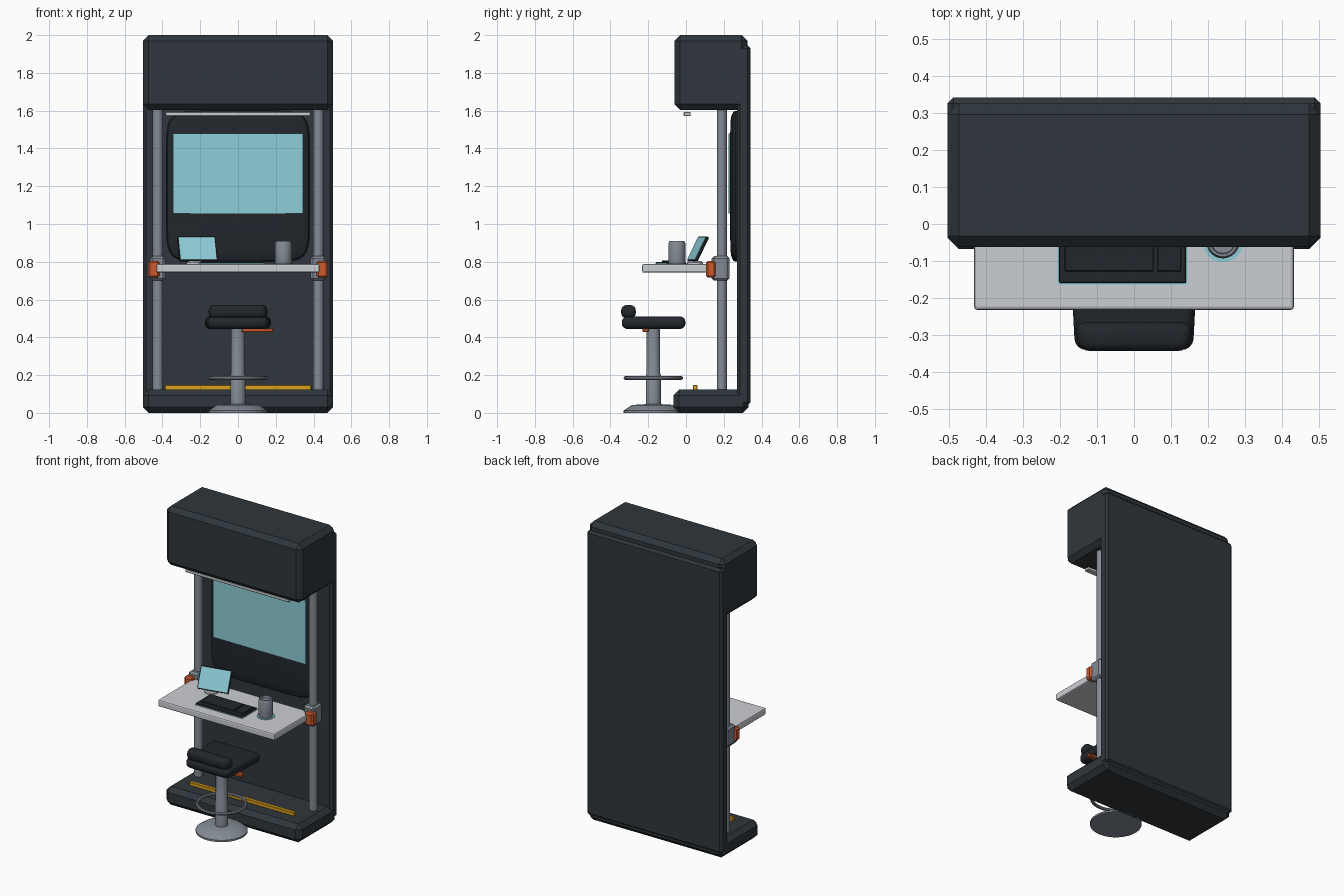
import bpy, bmesh, math
from mathutils import Matrix, Vector, Euler

if "Cube" in bpy.data.objects:
    bpy.data.objects.remove(bpy.data.objects["Cube"])


def material(name, rgb):
    m = bpy.data.materials.new(name)
    m.diffuse_color = (*rgb, 1)
    m.use_nodes = True
    m.node_tree.nodes["Principled BSDF"].inputs["Base Color"].default_value = m.diffuse_color
    return m


SHELL = material("dark slate", (0.028, 0.037, 0.045))
PAD = material("charcoal", (0.016, 0.020, 0.025))
METAL = material("steel grey", (0.23, 0.26, 0.30))
TABLE = material("light grey", (0.60, 0.62, 0.65))
SCREEN = material("pale teal", (0.27, 0.62, 0.70))
ORANGE = material("burnt orange", (0.60, 0.10, 0.025))
YELLOW = material("amber", (0.70, 0.35, 0.01))


def finish(bm, name, mat, smooth=False):
    bmesh.ops.recalc_face_normals(bm, faces=bm.faces)
    me = bpy.data.meshes.new(name)
    bm.to_mesh(me)
    bm.free()
    me.materials.append(mat)
    ob = bpy.data.objects.new(name, me)
    bpy.context.collection.objects.link(ob)
    if smooth:
        bpy.context.view_layer.objects.active = ob
        ob.select_set(True)
        bpy.ops.object.shade_smooth_by_angle(angle=math.radians(35))
        ob.select_set(False)
    return ob


def box(name, mat, x, y, z, bevel=0.0, seg=1, taper=1.0, smooth=False):
    """Box from (min, max) ranges; taper narrows x at the front (-y) side."""
    bm = bmesh.new()
    bmesh.ops.create_cube(bm, size=1)
    for v in bm.verts:
        k = taper if v.co.y < 0 else 1
        v.co = Vector(((x[0] + x[1]) / 2 + v.co.x * (x[1] - x[0]) * k,
                       (y[0] + y[1]) / 2 + v.co.y * (y[1] - y[0]),
                       (z[0] + z[1]) / 2 + v.co.z * (z[1] - z[0])))
    if bevel:
        bmesh.ops.bevel(bm, geom=bm.edges[:], offset=bevel, segments=seg,
                        profile=0.5, affect='EDGES')
    return finish(bm, name, mat, smooth)


def lathe(name, mat, profile, cx, cy, n=24):
    """Spin an (r, z) profile about a vertical axis at (cx, cy)."""
    return rings(name, mat, [[(cx + r * math.cos(2 * math.pi * i / n),
                               cy + r * math.sin(2 * math.pi * i / n), z)
                              for i in range(n)] for r, z in profile])


def rings(name, mat, loops, capped=True):
    bm = bmesh.new()
    rows = [[bm.verts.new(p) for p in loop] for loop in loops]
    pairs = list(zip(rows, rows[1:])) if capped else list(zip(rows, rows[1:] + rows[:1]))
    n = len(rows[0])
    for a, b in pairs:
        for i in range(n):
            j = (i + 1) % n
            bm.faces.new((a[i], a[j], b[j], b[i]))
    if capped:
        bm.faces.new(rows[0])
        bm.faces.new(rows[-1])
    return finish(bm, name, mat, True)


# Booth shell
box("back_panel", SHELL, (-.503, .503), (.27, .341), (.04, 1.945), .015)
box("hood", SHELL, (-.503, .503), (-.062, .325), (1.604, 2.0), .03)
box("base_plinth", SHELL, (-.503, .503), (-.067, .332), (0, .123), .03)

# Barrel-shaped wall pad with a flat screen in front
def pad_loop(s, y):
    loop = []
    for i in range(56):
        t = 2 * math.pi * (i + .5) / 56
        c, d = math.cos(t), math.sin(t)
        loop.append((.38 * s * math.copysign(abs(c) ** .25, c), y,
                     1.2 + .4 * s * math.copysign(abs(d) ** .25, d)))
    return loop

rings("wall_pad", PAD, [pad_loop(s, y) for s, y in
      ((.99, .275), (1, .262), (.985, .25), (.93, .24), (.85, .235), (.5, .233))])
box("wall_screen", SCREEN, (-.343, .343), (.226, .234), (1.055, 1.48))

# Light bar under the hood, warning strip on the plinth
box("light_bar", TABLE, (-.385, .385), (-.012, .025), (1.571, 1.594), .004)
box("floor_strip", YELLOW, (-.388, .388), (.036, .061), (.122, .147), .003)

# Desk rails, sliding collars and clamp knobs
for s, side in ((-1, "left"), (1, "right")):
    lathe(side + "_rail", METAL, [(.027, .11), (.027, 1.62)], s * .425, .19, 20)
    def xr(a, b):
        return tuple(sorted((s * a, s * b)))
    box(side + "_collar", METAL, xr(.385, .465), (.136, .23), (.70, .83), .012)
    box(side + "_clamp", ORANGE, xr(.415, .477), (.107, .157), (.716, .805), .01)

# Desk top
box("desk_top", TABLE, (-.432, .432), (-.232, .16), (.742, .788), .009, 2)

# Keyboard with a glowing edge plate
box("keyboard_glow", SCREEN, (-.207, .145), (-.163, .003), (.786, .791))
box("keyboard", PAD, (-.203, .141), (-.159, -.001), (.789, .800), .003)
box("key_block", PAD, (-.187, .053), (-.128, -.014), (.798, .806), .002)
box("number_block", PAD, (.063, .127), (-.128, -.014), (.798, .806), .002)

# Tablet tilted back on a disc stand
place = Matrix.Translation((-.215, .062, .868)) @ \
    Euler((math.radians(-26), 0, math.radians(12))).to_matrix().to_4x4()
for ob in (box("tablet_body", PAD, (-.103, .103), (-.006, .010), (-.072, .072), .004),
           box("tablet_screen", SCREEN, (-.098, .098), (-.008, -.004), (-.067, .067))):
    ob.matrix_world = place
lathe("tablet_stand", TABLE, [(.042, .785), (.042, .797), (.036, .803)], -.23, .047)

# Cup on a glowing coaster
lathe("coaster_glow", SCREEN, [(.055, .786), (.055, .792)], .24, -.048, 32)
lathe("cup", METAL, [(.043, .79), (.045, .80), (.045, .897), (.040, .909),
                     (.033, .909), (.031, .895)], .24, -.048)

# Stool
SY = -.173
lathe("stool_base", METAL, [(.158, 0), (.158, .012), (.112, .042), (.042, .046)], 0, SY, 32)
lathe("stool_post", METAL, [(.040, .04), (.040, .20), (.036, .21), (.036, .45)], 0, SY)
rings("foot_ring", METAL, [[((.148 + .010 * math.cos(b)) * math.cos(a),
                            SY + (.148 + .010 * math.cos(b)) * math.sin(a),
                            .185 + .010 * math.sin(b))
                           for b in [k * math.pi / 4 for k in range(8)]]
                          for a in [k * math.pi / 20 for k in range(40)]], capped=False)
box("seat", PAD, (-.177, .177), (-.34, -.003), (.444, .511), .03, 4, .9, True)
box("seat_back", PAD, (-.16, .16), (-.343, -.266), (.50, .571), .028, 4, .92, True)
box("seat_lever", ORANGE, (.02, .187), (-.23, -.197), (.428, .448), .004)
